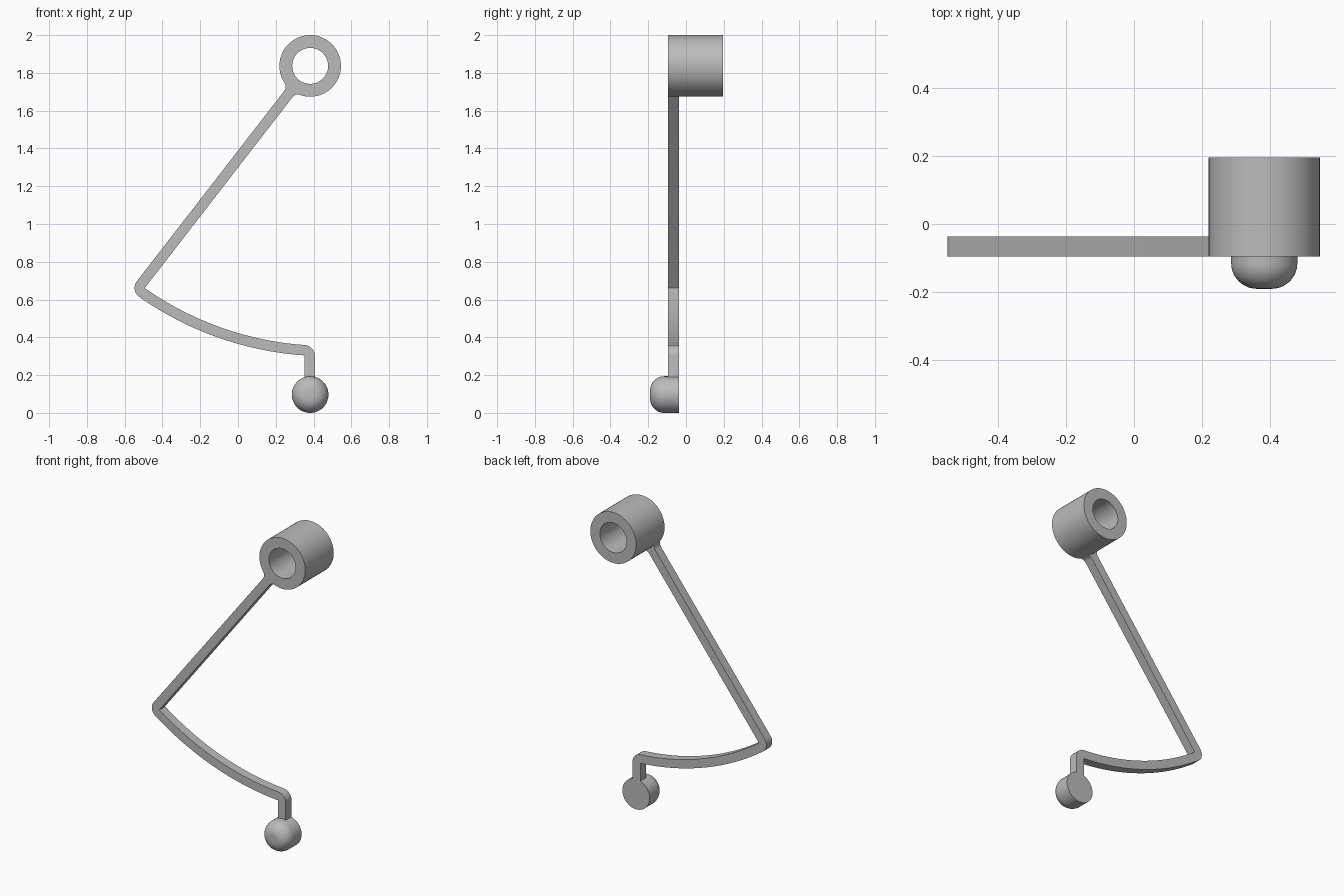
import bpy, bmesh, math
from mathutils import Vector

cube = bpy.data.objects.get("Cube")
if cube:
    bpy.data.objects.remove(cube)

grey = bpy.data.materials.new("plain_grey")
grey.use_nodes = True
colour = (0.5, 0.5, 0.5, 1)
grey.diffuse_color = colour
grey.node_tree.nodes["Principled BSDF"].inputs["Base Color"].default_value = colour

FRONT, ARM_BACK, SLEEVE_BACK, KNOB_FRONT = -0.095, -0.037, 0.195, -0.19
SLEEVE = Vector((0.382, 1.837))      # x, z of the sleeve axis
KNOB = Vector((0.382, 0.097))
WIDTH = 0.055


def finish(bm, name):
    bmesh.ops.remove_doubles(bm, verts=bm.verts, dist=0.0001)
    bmesh.ops.recalc_face_normals(bm, faces=bm.faces)
    mesh = bpy.data.meshes.new(name)
    bm.to_mesh(mesh)
    bm.free()
    mesh.materials.append(grey)
    obj = bpy.data.objects.new(name, mesh)
    bpy.context.collection.objects.link(obj)
    bpy.ops.object.select_all(action='DESELECT')
    obj.select_set(True)
    bpy.context.view_layer.objects.active = obj
    bpy.ops.object.shade_smooth_by_angle(angle=math.radians(30))


def lathe(name, profile, centre, closed):
    """Spin (radius, y) points about an axis parallel to y."""
    bm = bmesh.new()
    verts = [bm.verts.new((centre.x + r, y, centre.y)) for r, y in profile]
    edges = [bm.edges.new(p) for p in zip(verts, verts[1:])]
    if closed:
        edges.append(bm.edges.new((verts[-1], verts[0])))
    bmesh.ops.spin(bm, geom=verts + edges, cent=(centre.x, 0, centre.y),
                   axis=(0, 1, 0), angle=math.tau, steps=64)
    finish(bm, name)


def arc(a, b, half, steps):
    """Points of an arc from a to b that sags to the right of travel."""
    chord = b - a
    radius = chord.length / (2 * math.sin(half))
    side = Vector((-chord.y, chord.x)).normalized()
    centre = (a + b) / 2 + side * radius * math.cos(half)
    start = math.atan2(a.y - centre.y, a.x - centre.x)
    return [centre + radius * Vector((math.cos(t), math.sin(t)))
            for t in (start + 2 * half * i / steps for i in range(steps + 1))]


def fillet(before, corner, after, radius, steps=10):
    """Points that round one corner of a path."""
    u, v = (before - corner).normalized(), (after - corner).normalized()
    half = u.angle(v) / 2
    centre = corner + (u + v).normalized() * radius / math.sin(half)
    p = corner + u * radius / math.tan(half) - centre
    q = corner + v * radius / math.tan(half) - centre
    turn = p.angle(q)
    return [centre + (p * math.sin((1 - t) * turn) + q * math.sin(t * turn)) / math.sin(turn)
            for t in (i / steps for i in range(steps + 1))]


# Sleeve: short open tube
lathe("sleeve", [(0.095, FRONT), (0.163, FRONT), (0.163, SLEEVE_BACK), (0.095, SLEEVE_BACK)],
      SLEEVE, True)

# Knob: disc with a flat back and a rounded front
R, ROUND = 0.097, 0.075
edge = [(R - ROUND + ROUND * math.cos(t), KNOB_FRONT + ROUND - ROUND * math.sin(t))
        for t in (i * math.pi / 24 for i in range(13))]
lathe("knob", [(0, ARM_BACK), (R, ARM_BACK)] + edge + [(0, KNOB_FRONT)], KNOB, False)

# Bent arm: straight bar, curved bar and short drop in one strip
elbow = Vector((-0.533, 0.655))
wrist = Vector((0.379, 0.33))
away = (elbow - SLEEVE).normalized()
bow = arc(elbow, wrist, math.radians(16.5), 24)
foot = Vector((wrist.x, 0.15))

path, widths = [], []
for i in range(7):                   # small flare where the bar meets the sleeve
    t = i / 6
    path.append(SLEEVE + away * (0.15 + 0.04 * t))
    widths.append(WIDTH + 0.045 * (1 - t) ** 2)
path += fillet(SLEEVE, elbow, bow[1], 0.03)
path += bow[2:-2]
path += fillet(bow[-2], wrist, foot, 0.03) + [foot]
widths += [WIDTH] * (len(path) - len(widths))

bm = bmesh.new()
rows = []
for i, p in enumerate(path):
    d_in = (p - path[max(i - 1, 0)]).normalized()
    d_out = (path[min(i + 1, len(path) - 1)] - p).normalized()
    d = (d_in + d_out).normalized()
    n = Vector((-d.y, d.x)) * widths[i] / 2
    rows.append([bm.verts.new((q.x, y, q.y)) for q, y in
                 ((p + n, FRONT), (p - n, FRONT), (p - n, ARM_BACK), (p + n, ARM_BACK))])
for a, b in zip(rows, rows[1:]):
    for k in range(4):
        m = (k + 1) % 4
        bm.faces.new((a[k], a[m], b[m], b[k]))
bm.faces.new(rows[0])
bm.faces.new(rows[-1])
finish(bm, "bent_arm")
